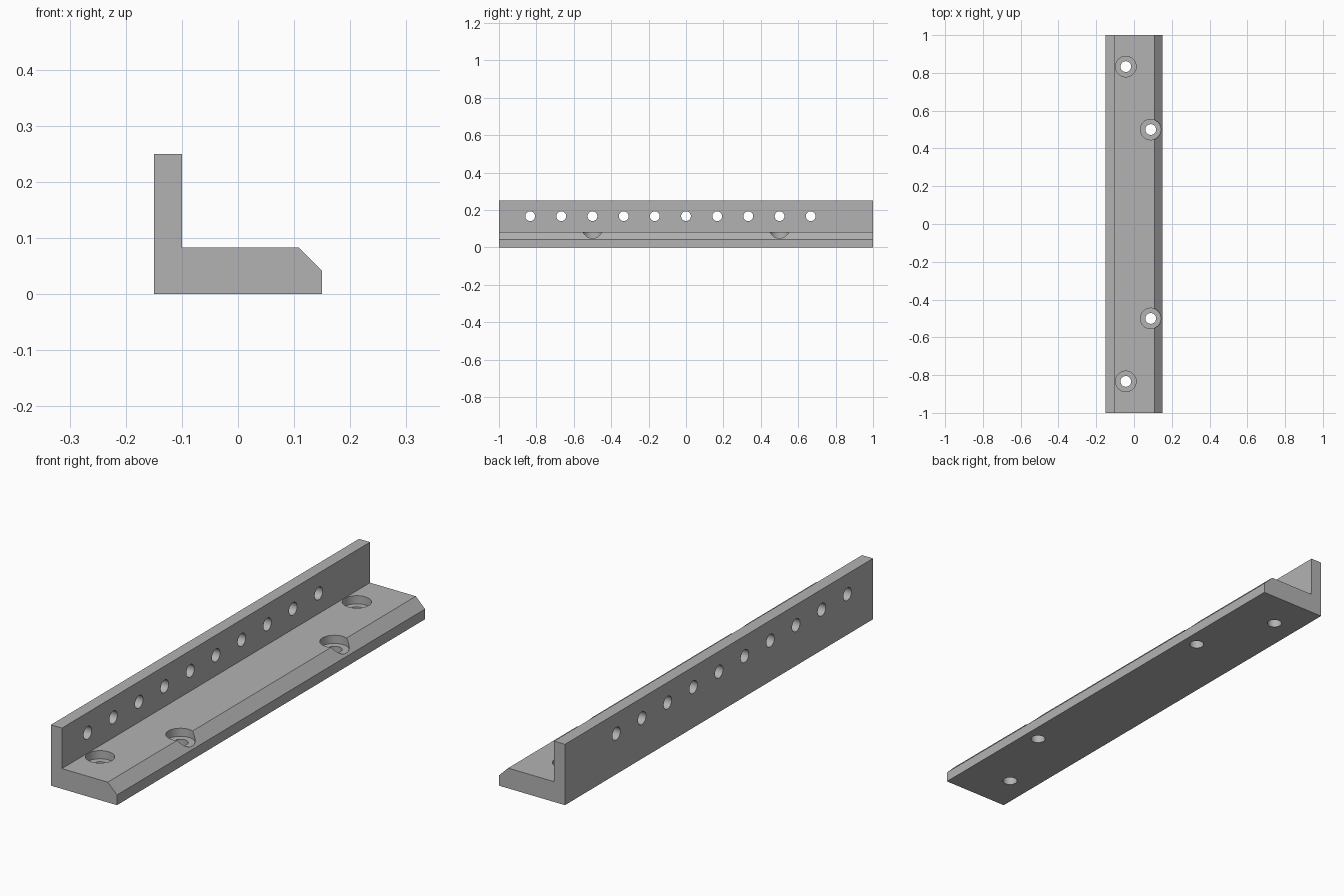
import bpy, bmesh, math
from mathutils import Matrix, Vector

old = bpy.data.objects.get("Cube")
if old:
    bpy.data.objects.remove(old, do_unlink=True)

grey = bpy.data.materials.new("plain_grey")
grey.use_nodes = True
grey.diffuse_color = (0.45, 0.45, 0.45, 1)
grey.node_tree.nodes["Principled BSDF"].inputs["Base Color"].default_value = (0.45, 0.45, 0.45, 1)

BASE = 0.0833   # thickness of the foot


def link_mesh(name, bm):
    bmesh.ops.recalc_face_normals(bm, faces=bm.faces)
    mesh = bpy.data.meshes.new(name)
    bm.to_mesh(mesh)
    bm.free()
    mesh.materials.append(grey)
    obj = bpy.data.objects.new(name, mesh)
    bpy.context.collection.objects.link(obj)
    return obj


def cylinder(bm, centre, radius, depth, turn=Matrix()):
    bmesh.ops.create_cone(bm, cap_ends=True, segments=48, radius1=radius, radius2=radius,
                          depth=depth, matrix=Matrix.Translation(Vector(centre)) @ turn)


# L-shaped rail with a chamfered outer edge
profile = [(-0.15, 0), (0.15, 0), (0.15, 0.0417), (0.1083, BASE),
           (-0.1, BASE), (-0.1, 0.25), (-0.15, 0.25)]
bm = bmesh.new()
end = bm.faces.new([bm.verts.new((x, -1, z)) for x, z in profile])
swept = bmesh.ops.extrude_face_region(bm, geom=[end])["geom"]
bmesh.ops.translate(bm, vec=(0, 2, 0), verts=[v for v in swept if isinstance(v, bmesh.types.BMVert)])
rail = link_mesh("angle_rail", bm)

# Cutters: row of wall holes, mounting holes, counterbores
wall, bolts, bores = bmesh.new(), bmesh.new(), bmesh.new()
sideways = Matrix.Rotation(math.pi / 2, 4, "Y")
for i in range(10):
    cylinder(wall, (-0.125, (i - 5) / 6, 0.1667), 0.026, 0.1, sideways)
floor = 0.05
for x, y in ((-0.0433, 0.8333), (0.0883, 0.5)):
    for side in (-1, 1):
        cylinder(bolts, (x, side * y, 0.05), 0.0285, 0.3)
        cylinder(bores, (x, side * y, floor + 0.05), 0.0545, 0.1)

for name, cutter_bm in (("wall_holes", wall), ("mounting_holes", bolts), ("counterbores", bores)):
    cutter = link_mesh(name + "_cutter", cutter_bm)
    cutter.hide_render = True
    cut = rail.modifiers.new(name, "BOOLEAN")
    cut.operation = "DIFFERENCE"
    cut.solver = "EXACT"
    cut.object = cutter

# Bake the cuts and drop the cutters
bpy.context.view_layer.objects.active = rail
rail.select_set(True)
for mod in list(rail.modifiers):
    cutter = mod.object
    bpy.ops.object.modifier_apply(modifier=mod.name)
    bpy.data.objects.remove(cutter, do_unlink=True)
bpy.ops.object.shade_smooth_by_angle(angle=math.radians(30))
